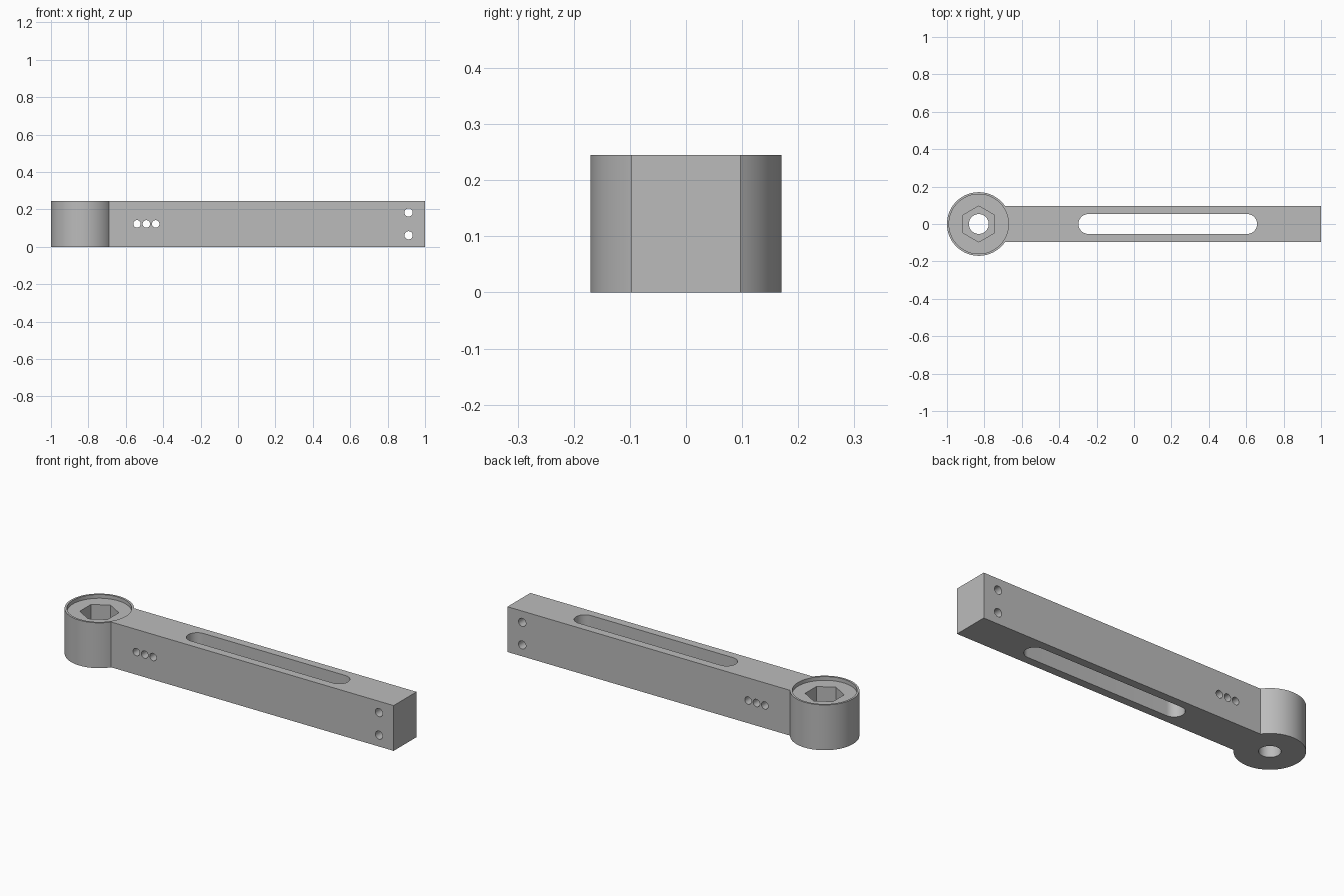
import bpy, bmesh
from math import sin, cos, pi, asin, radians
from mathutils import Vector

cube = bpy.data.objects.get("Cube")
if cube:
    bpy.data.objects.remove(cube, do_unlink=True)

HEIGHT = 0.245
HUB_X, HUB_R = -0.83, 0.17
HALF_W = 0.0975
OVER = 0.1          # how far cutters overshoot the body

grey = bpy.data.materials.new("plain grey")
grey.use_nodes = True
grey.diffuse_color = (0.5, 0.5, 0.5, 1)
grey.node_tree.nodes["Principled BSDF"].inputs["Base Color"].default_value = (0.5, 0.5, 0.5, 1)


def arc(cx, cy, r, start, end, steps):
    """Points along an arc, both ends included."""
    angles = [start + (end - start) * i / steps for i in range(steps + 1)]
    return [(cx + r * cos(a), cy + r * sin(a)) for a in angles]


def circle(cx, cy, r, sides=40, turn=0.0):
    return arc(cx, cy, r, turn, turn + 2 * pi, sides)[:-1]


def prism(name, outline, low, high, along_y=False):
    """Extrude a flat outline along z, or along y when the outline lies in x and z."""
    def place(p, d):
        return Vector((p[0], d, p[1])) if along_y else Vector((p[0], p[1], d))
    bm = bmesh.new()
    face = bm.faces.new([bm.verts.new(place(p, low)) for p in outline])
    side = bmesh.ops.extrude_face_region(bm, geom=[face])
    verts = [v for v in side["geom"] if isinstance(v, bmesh.types.BMVert)]
    shift = place((0, 0), high - low)
    bmesh.ops.translate(bm, verts=verts, vec=shift)
    bmesh.ops.recalc_face_normals(bm, faces=bm.faces)
    mesh = bpy.data.meshes.new(name)
    bm.to_mesh(mesh)
    bm.free()
    mesh.materials.append(grey)
    obj = bpy.data.objects.new(name, mesh)
    bpy.context.collection.objects.link(obj)
    return obj


# Arm body: round hub running into a straight bar
joint = asin(HALF_W / HUB_R)
outline = arc(HUB_X, 0, HUB_R, joint, 2 * pi - joint, 72)
outline += [(1, -HALF_W), (1, HALF_W)]
arm = prism("lever_arm", outline, 0, HEIGHT)

top = HEIGHT + OVER
# Hub: shallow round recess, hexagonal nut pocket, through bore
cutters = [
    prism("hub_recess_cutter", circle(HUB_X, 0, 0.159, 72), HEIGHT - 0.02, top),
    prism("nut_pocket_cutter", circle(HUB_X, 0, 0.096, 6, pi / 2), 0.142, top),
    prism("bore_cutter", circle(HUB_X, 0, 0.053), -OVER, top),
]

# Long slot through the bar
slot_r = 0.053
slot = arc(0.658 - slot_r, 0, slot_r, -pi / 2, pi / 2, 20)
slot += arc(-0.297 + slot_r, 0, slot_r, pi / 2, 3 * pi / 2, 20)
cutters.append(prism("slot_cutter", slot, -OVER, top))

# Small cross holes: a row of three by the hub, a pair at the tip
mid = HEIGHT / 2
holes = [(x, mid, 0.02) for x in (-0.54, -0.49, -0.44)]
holes += [(0.912, mid + dz, 0.022) for dz in (-0.061, 0.061)]
for x, z, r in holes:
    cutters.append(prism("cross_hole_cutter", circle(x, z, r, 32), -HUB_R - OVER, HUB_R + OVER, True))

# Cut everything, then discard the cutters
bpy.ops.object.select_all(action='DESELECT')
bpy.context.view_layer.objects.active = arm
arm.select_set(True)
for cutter in cutters:
    cutter.hide_render = True
    mod = arm.modifiers.new("cut", 'BOOLEAN')
    mod.operation = 'DIFFERENCE'
    mod.solver = 'EXACT'
    mod.object = cutter
    bpy.ops.object.modifier_apply(modifier=mod.name)
    bpy.data.objects.remove(cutter, do_unlink=True)

bpy.ops.object.shade_smooth_by_angle(angle=radians(30))
